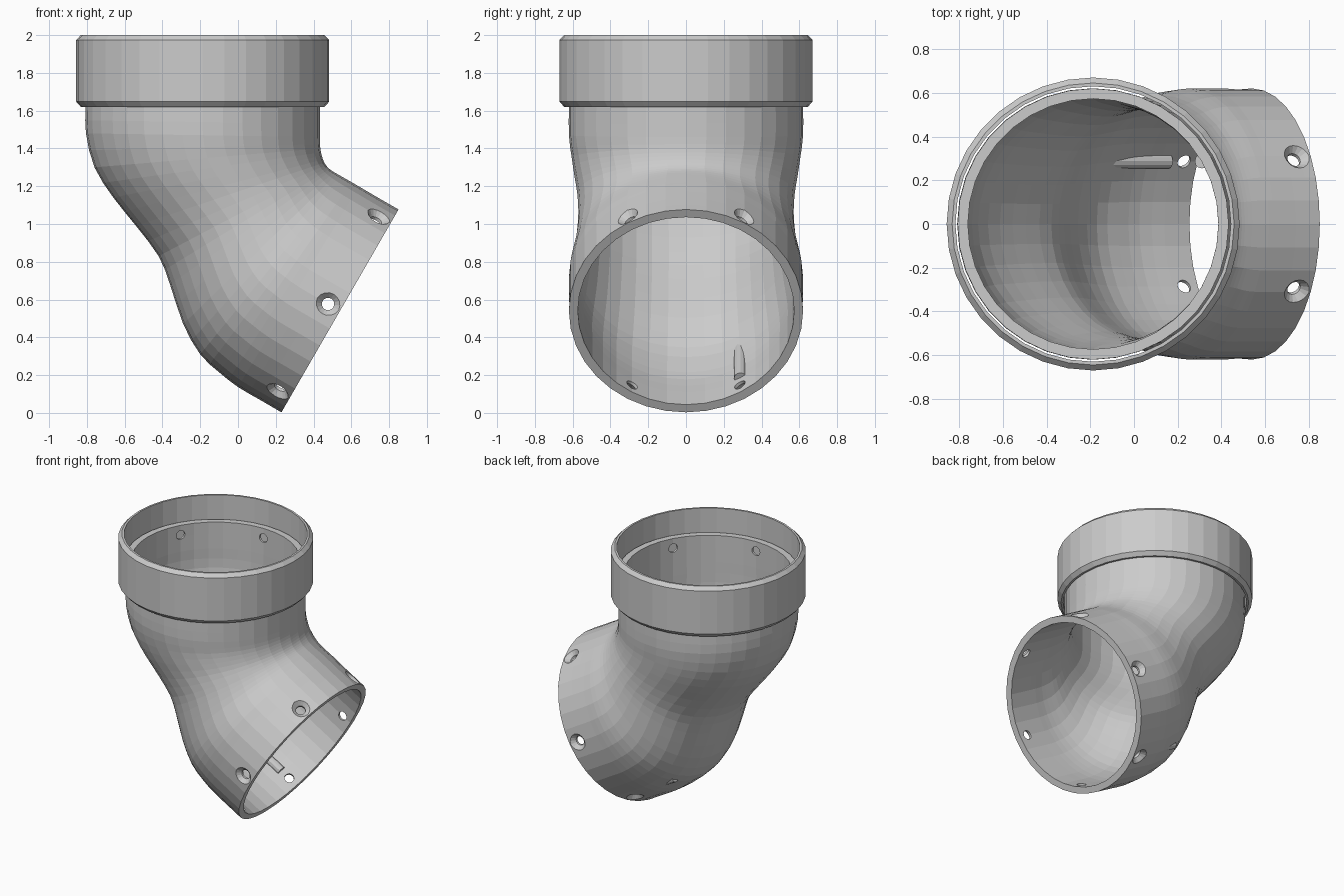
import bpy, bmesh
from math import pi, cos, sin, radians
from mathutils import Vector

if "Cube" in bpy.data.objects:
    bpy.data.objects.remove(bpy.data.objects["Cube"])

N = 36


def loft(name, rings, closed=False):
    """Skin a list of vertex rings; cap the ends or close into a tube wall."""
    bm = bmesh.new()
    vs = [[bm.verts.new(p) for p in r] for r in rings]
    n = len(vs[0])
    for a, b in zip(vs, vs[1:] + (vs[:1] if closed else [])):
        for i in range(n):
            bm.faces.new((a[i], a[(i + 1) % n], b[(i + 1) % n], b[i]))
    if not closed:
        bm.faces.new(vs[0])
        bm.faces.new(vs[-1])
    bmesh.ops.recalc_face_normals(bm, faces=bm.faces)
    me = bpy.data.meshes.new(name)
    bm.to_mesh(me)
    bm.free()
    ob = bpy.data.objects.new(name, me)
    bpy.context.collection.objects.link(ob)
    return ob


def circle(c, u, v, r, n=N):
    return [c + u * r * cos(2 * pi * i / n) + v * r * sin(2 * pi * i / n) for i in range(n)]


X, Y, Z = Vector((1, 0, 0)), Vector((0, 1, 0)), Vector((0, 0, 1))

# Elbow sections: left point x, z, right point x, z, half width in y
sections = [Vector(s) for s in (
    (-.807, 1.82, .433, 1.82, .62), (-.807, 1.62, .433, 1.62, .62),
    (-.805, 1.48, .433, 1.46, .62), (-.76, 1.30, .436, 1.40, .605),
    (-.66, 1.14, .444, 1.36, .59), (-.54, .99, .457, 1.325, .575),
    (-.42, .83, .475, 1.30, .57), (-.36, .68, .495, 1.283, .575),
    (-.29, .47, .525, 1.265, .59), (-.20, .31, .56, 1.245, .61),
    (-.10, .215, .60, 1.222, .62), (0, .137, .64, 1.199, .62),
    (.115, .07, .74, 1.14, .62), (.23, .003, .85, 1.077, .62))]


def smooth(p):
    """Catmull-Rom through the sections, one extra ring between each pair."""
    out = []
    for i in range(len(p) - 1):
        a, b, c, d = p[max(i - 1, 0)], p[i], p[i + 1], p[min(i + 2, len(p) - 1)]
        out += [b, (b + c) * .5625 - (a + d) * .0625]
    return out + [p[-1]]


def ellipse(s, wall):
    left, right = Vector((s[0], 0, s[1])), Vector((s[2], 0, s[3]))
    half = (right - left) / 2
    u = half.normalized() * (half.length - wall)
    return circle((left + right) / 2, u, Y * (s[4] - wall), 1)


# Hollow elbow body
secs = smooth(sections)
elbow = loft("elbow_pipe", [ellipse(s, 0) for s in secs] +
             [ellipse(s, .047) for s in reversed(secs)], closed=True)

# The two pipe mouths: centre, in-plane axis, outward axis
mouths = {"upper": (Vector((-.187, 0, 1.82)), X, Z),
          "lower": (Vector((.54, 0, .54)), Vector((.5, 0, .866)), Vector((.866, 0, -.5)))}

# Six countersunk screw holes round each mouth
for name, (c, u, out) in mouths.items():
    for k in range(6):
        a = radians(30 + 60 * k)
        d = u * cos(a) + Y * sin(a)
        side = out.cross(d)
        base = c - out * .073
        cutter = loft("hole_cutter", [circle(base + d * t, out, side, r, 16)
                      for t, r in ((.5, .033), (.588, .033), (.62, .065), (.67, .065))])
        cutter.hide_render = True
        mod = elbow.modifiers.new("hole", 'BOOLEAN')
        mod.object = cutter
        mod.solver = 'EXACT'
        bpy.context.view_layer.objects.active = elbow
        bpy.ops.object.modifier_apply(modifier=mod.name)
        bpy.data.objects.remove(cutter)

# Small stop rib on the inner wall behind each mouth
for name, angle, end in (("upper", 30, .40), ("lower", 150, .46)):
    c, u, out = mouths[name]
    a = radians(angle)
    d = u * cos(a) + Y * sin(a)
    side = out.cross(d)
    loft(name + "_stop_rib", [circle(c + d * .575 - out * t, d, side, .033, 12)
                              for t in (.15, end)])

# Loose collar ring with chamfered rims
profile = ((.63, 1.62), (.645, 1.62), (.67, 1.648), (.67, 1.974), (.645, 2.0), (.63, 2.0))
loft("collar_ring", [circle(Vector((-.187, 0, z)), X, Y, r) for r, z in profile], closed=True)
